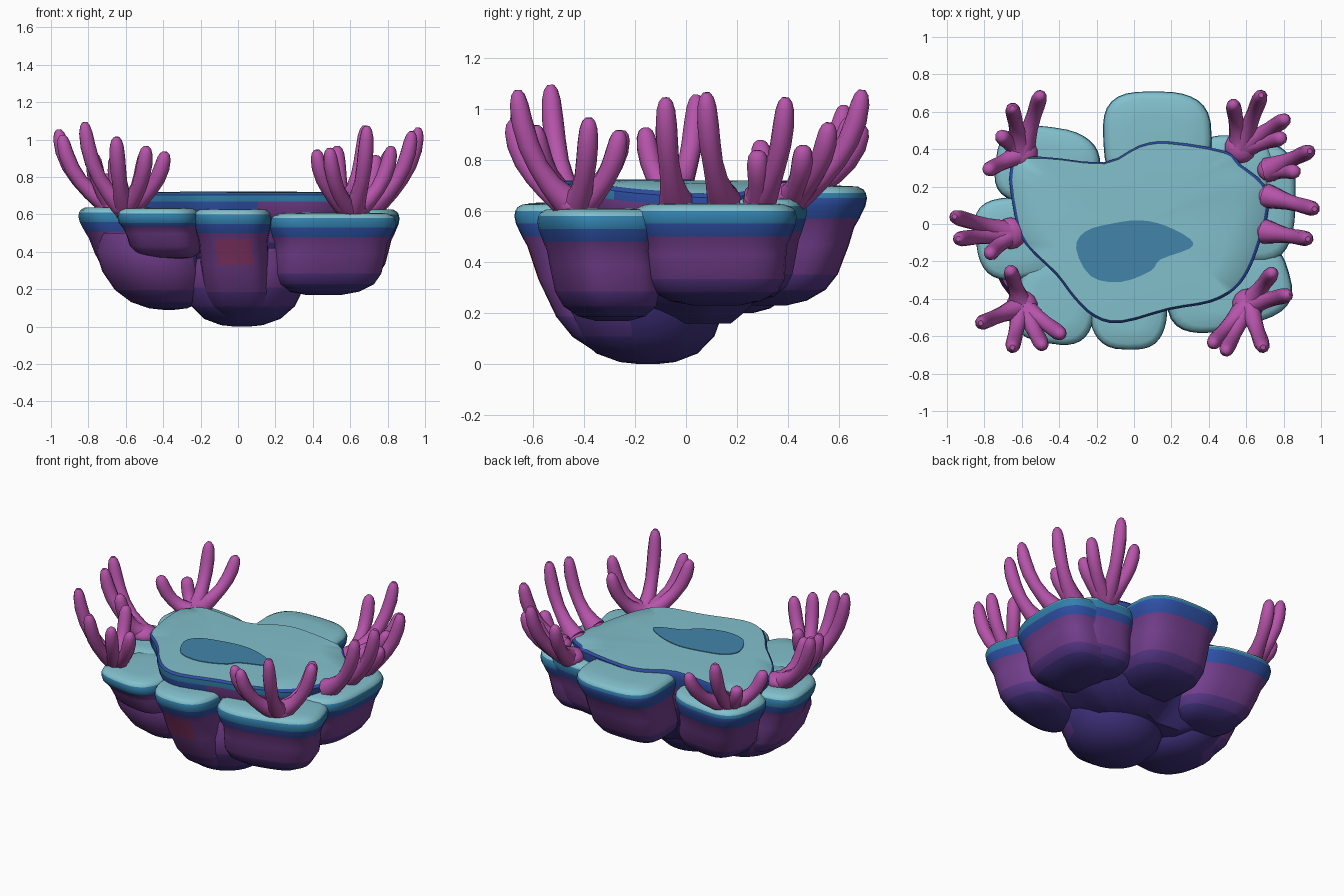
import bpy, bmesh, math
from mathutils import Vector

if "Cube" in bpy.data.objects:
    bpy.data.objects.remove(bpy.data.objects["Cube"])

def srgb(r, g, b):
    f = lambda c: ((c / 255 + 0.055) / 1.055) ** 2.4 if c > 10 else c / 3294
    return (f(r), f(g), f(b), 1)

COLOURS = {
    "pale_teal": (130, 192, 204), "pool_blue": (66, 132, 170), "rim_blue": (50, 128, 172),
    "deep_blue": (46, 80, 165), "violet": (86, 54, 134), "purple": (114, 62, 140),
    "indigo": (62, 48, 122), "coral_pink": (182, 84, 170), "maroon": (140, 56, 108)}
MATS, IDX = [], {}
for i, (n, c) in enumerate(COLOURS.items()):
    m = bpy.data.materials.new(n)
    m.diffuse_color = srgb(*c)
    m.use_nodes = True
    m.node_tree.nodes["Principled BSDF"].inputs["Base Color"].default_value = m.diffuse_color
    MATS.append(m)
    IDX[n] = i

def finish(name, bm, angle=40, rule=None):
    bmesh.ops.recalc_face_normals(bm, faces=bm.faces)
    bm.normal_update()
    for f in bm.faces if rule else ():
        c = rule(f.calc_center_median(), f.normal)
        if c:
            f.material_index = IDX[c]
    me = bpy.data.meshes.new(name)
    bm.to_mesh(me)
    bm.free()
    for m in MATS:
        me.materials.append(m)
    ob = bpy.data.objects.new(name, me)
    bpy.context.collection.objects.link(ob)
    bpy.ops.object.select_all(action='DESELECT')
    ob.select_set(True)
    bpy.context.view_layer.objects.active = ob
    bpy.ops.object.shade_smooth_by_angle(angle=math.radians(angle))
    return ob

def loft(bm, rings, colours):
    """Skin a stack of point rings; first and last rings are capped by a fan."""
    vr = [[bm.verts.new(p) for p in r] for r in rings]
    n = len(rings[0])
    for a, b, c in zip(vr, vr[1:], colours):
        for i in range(n):
            j = (i + 1) % n
            bm.faces.new((a[i], a[j], b[j], b[i])).material_index = IDX[c]
    for r, c in ((vr[0], colours[0]), (vr[-1], colours[-1])):
        mid = bm.verts.new(sum((v.co for v in r), Vector()) / n)
        for i in range(n):
            bm.faces.new((r[i], r[(i + 1) % n], mid)).material_index = IDX[c]

def smooth_loop(pts, steps=3):
    """Closed Catmull-Rom curve through outline points."""
    p = [Vector(q) for q in pts]
    n, out = len(p), []
    for i in range(n):
        a, b, c, d = p[i - 1], p[i], p[(i + 1) % n], p[(i + 2) % n]
        for s in range(steps):
            t = s / steps
            out.append(0.5 * (2 * b + (c - a) * t + (2 * a - 5 * b + 4 * c - d) * t * t
                              + (3 * b - a - 3 * c + d) * t ** 3))
    return out

# ---- rock lobes: domed teal shelf, flared blue rim, purple body, indigo underside
def lobe(name, cx, cy, hx, hy, rot, top, bot, bx, by, rule=None, rim="rim_blue", low="indigo"):
    h = top - bot
    e = min(1, h / 0.36)
    prof = [(0.5, 0, "pale_teal"), (0.85, 0.004, "pale_teal"), (0.94, 0.016, "pale_teal"),
            (0.975, 0.03, "rim_blue"), (1.0, 0.05, rim), (0.99, 0.08, "deep_blue"),
            (0.93, 0.13 * e, "purple"), (0.88, 0.165 * e, "purple"), (0.87, 0.5 * h, "purple"),
            (0.85, 0.74 * h, "violet" if low == "indigo" else low), (0.76, 0.87 * h, low),
            (0.55, 0.96 * h, low), (0.28, h, low)]
    n, rings = 32, []
    for s, d, _ in prof:
        k = (d / h) ** 1.7
        ring = []
        for i in range(n):
            a = 2 * math.pi * i / n
            ca, sa = math.cos(a), math.sin(a)
            w = s * (1 + 0.025 * math.sin(3 * a + cx * 9))
            x = hx * w * math.copysign(abs(ca) ** 0.68, ca)
            y = hy * w * math.copysign(abs(sa) ** 0.68, sa)
            ring.append((cx + (bx - cx) * k + x * math.cos(rot) - y * math.sin(rot),
                         cy + (by - cy) * k + x * math.sin(rot) + y * math.cos(rot), top - d))
        rings.append(ring)
    bm = bmesh.new()
    loft(bm, rings, [p[2] for p in prof[:-1]])
    finish(name, bm, 40, rule)

def front_patch(c, n):
    # small reddish patch on the front face
    if abs(c.x + 0.02) < 0.08 and 0.3 < c.z < 0.47 and n.y < -0.8:
        return "maroon"

lobe("back_lobe", 0.12, 0.45, 0.29, 0.265, 0.03, 0.70, 0.23, 0.10, 0.32, None, "deep_blue")
lobe("back_left_lobe", -0.47, 0.31, 0.28, 0.21, -0.1, 0.65, 0.20, -0.36, 0.20, None, "deep_blue")
lobe("left_lobe", -0.62, -0.07, 0.235, 0.22, 0.1, 0.64, 0.14, -0.42, -0.05)
lobe("front_left_lobe", -0.42, -0.41, 0.215, 0.24, -0.2, 0.635, 0.36, -0.36, -0.34, None,
     "rim_blue", "purple")
lobe("front_lobe", -0.03, -0.44, 0.21, 0.23, 0.0, 0.63, 0.03, 0.02, -0.22, front_patch)
lobe("front_right_lobe", 0.51, -0.35, 0.34, 0.21, 0.27, 0.61, 0.17, 0.46, -0.29)
lobe("right_lobe", 0.62, 0.12, 0.25, 0.32, 0.0, 0.63, 0.23, 0.55, 0.12)
lobe("back_right_lobe", 0.53, 0.29, 0.21, 0.18, -0.2, 0.65, 0.25, 0.47, 0.24)

# ---- rounded rock masses below the shelves, purple on the outward front faces
def mass(name, cx, cy, hx, hy, top, bot, bx, by, rule):
    prof = [(0.90, 1), (1.0, 0.75), (0.97, 0.5), (0.84, 0.26), (0.62, 0.1), (0.34, 0.02), (0.1, 0)]
    bm = bmesh.new()
    rings = []
    for s, t in prof:
        k = (1 - t) ** 1.5
        rings.append([(cx + (bx - cx) * k + hx * s * math.cos(a), cy + (by - cy) * k
                       + hy * s * math.sin(a), bot + (top - bot) * t)
                      for a in (i * math.pi / 16 for i in range(32))])
    loft(bm, rings, ["indigo"] * 6)
    finish(name, bm, 40, rule)

mass("keel", 0.04, -0.17, 0.33, 0.32, 0.42, 0.0, 0.02, -0.15,
     lambda c, n: None if c.y > -0.22 or c.z < 0.1 else "purple" if c.z > 0.18 else "violet")
mass("left_base", -0.47, -0.15, 0.30, 0.33, 0.50, 0.09, -0.37, -0.10,
     lambda c, n: None if c.z < 0.16 or n.x + n.y > 0.1
     else "purple" if c.z > 0.24 else "violet")

# ---- central plateau
OUT = smooth_loop([(-0.66, 0.32), (-0.5, 0.36), (-0.16, 0.33), (0.03, 0.42), (0.19, 0.44),
                   (0.49, 0.39), (0.57, 0.32), (0.70, 0.21), (0.72, 0.08), (0.68, -0.08),
                   (0.62, -0.24), (0.54, -0.35), (0.41, -0.42), (0.19, -0.46), (-0.07, -0.53),
                   (-0.21, -0.50), (-0.32, -0.40), (-0.42, -0.27), (-0.58, -0.11), (-0.64, 0.05)])
prof = [(0.4, 0.72, "pale_teal"), (0.75, 0.72, "pale_teal"), (0.975, 0.718, "deep_blue"),
        (1.0, 0.705, "deep_blue"), (1.0, 0.67, "purple"), (0.97, 0.60, "purple"),
        (0.85, 0.45, "indigo"), (0.7, 0.27, "indigo"), (0.4, 0.16, "indigo")]
bm = bmesh.new()
loft(bm, [[(p.x * s, p.y * s, z - 0.22 * max(0, abs(p.x * s) - 0.48)) for p in OUT]
          for s, z, _ in prof], [p[2] for p in prof[:-1]])

def plateau_rule(c, n):
    if n.z < 0.5 and 0.55 < c.z < 0.66 and (c.x < 0.12 or c.y > 0.3):
        return "deep_blue"
    if c.z > 0.66 and n.z < 0.3 and c.y < -0.2:
        return "rim_blue"
finish("plateau", bm, 40, plateau_rule)

# ---- shallow pool on the plateau
POOL = smooth_loop([(-0.31, -0.13), (-0.26, -0.04), (-0.13, 0), (0.03, 0.02), (0.17, -0.01),
                    (0.30, -0.08), (0.30, -0.13), (0.14, -0.19), (0.09, -0.25),
                    (-0.07, -0.31), (-0.23, -0.28)])
bm = bmesh.new()
loft(bm, [[(p.x, p.y, z) for p in POOL] for z in (0.724, 0.717)], ["pool_blue"])
finish("pool", bm)

# ---- corals: curved fingers fanning out of a common foot
def finger(bm, base, tip, r):
    a, c = Vector(base), Vector(tip)
    b = Vector((a.x + (c.x - a.x) * 0.9, a.y + (c.y - a.y) * 0.9, a.z + (c.z - a.z) * 0.3))
    rings, n = [], 10
    for t, w in ((0, 1.7), (0.12, 1.4), (0.28, 1.1), (0.45, 1.0), (0.62, 1.05), (0.78, 1.05),
                 (0.9, 0.92), (0.96, 0.68), (0.99, 0.34)):
        p = a * (1 - t) ** 2 + b * 2 * t * (1 - t) + c * t * t
        d = ((b - a) * (1 - t) + (c - b) * t).normalized()
        u = d.orthogonal().normalized() if not rings else (u - d * u.dot(d)).normalized()
        v = d.cross(u)
        rings.append([p + (u * math.cos(k * 2 * math.pi / n) + v * math.sin(k * 2 * math.pi / n))
                      * r * w for k in range(n)])
    loft(bm, rings, ["coral_pink"] * (len(rings) - 1))

CORALS = {
    "front_left_coral": ((-0.60, -0.44, 0.63), [(-0.66, -0.25, 0.92), (-0.82, -0.53, 1.10),
                         (-0.65, -0.66, 1.02), (-0.49, -0.65, 0.97), (-0.39, -0.59, 0.94)]),
    "front_right_coral": ((0.61, -0.43, 0.61), [(0.74, -0.26, 0.92), (0.82, -0.38, 0.97),
                          (0.42, -0.64, 0.95), (0.49, -0.68, 0.96), (0.69, -0.66, 1.08)]),
    "left_coral": ((-0.66, -0.05, 0.64), [(-0.96, 0.04, 1.06), (-0.94, -0.08, 1.03),
                   (-0.77, -0.16, 0.93)]),
    "right_coral": ((0.71, 0.15, 0.64), [(0.965, 0.08, 1.07)]),
    "right_front_coral": ((0.70, -0.04, 0.64), [(0.93, -0.08, 1.05)]),
    "right_back_coral": ((0.72, 0.29, 0.65), [(0.94, 0.39, 1.05), (0.86, 0.28, 0.84)]),
    "back_right_coral": ((0.57, 0.41, 0.65), [(0.53, 0.64, 0.97), (0.68, 0.69, 1.08),
                         (0.81, 0.56, 0.95), (0.79, 0.46, 0.86)]),
    "back_left_coral": ((-0.60, 0.38, 0.64), [(-0.50, 0.69, 0.94), (-0.65, 0.62, 1.02),
                        (-0.71, 0.47, 0.82), (-0.78, 0.29, 0.88)])}
for name, (base, tips) in CORALS.items():
    bm = bmesh.new()
    for tip in tips:
        finger(bm, base, tip, 0.04)
    foot = bmesh.ops.create_uvsphere(bm, u_segments=14, v_segments=8,
                                     radius=0.085 if len(tips) > 2 else 0.06)
    for v in foot["verts"]:
        v.co = Vector((v.co.x, v.co.y, v.co.z * 0.65)) + Vector(base) + Vector((0, 0, 0.01))
        for f in v.link_faces:
            f.material_index = IDX["coral_pink"]
    finish(name, bm, 50)
